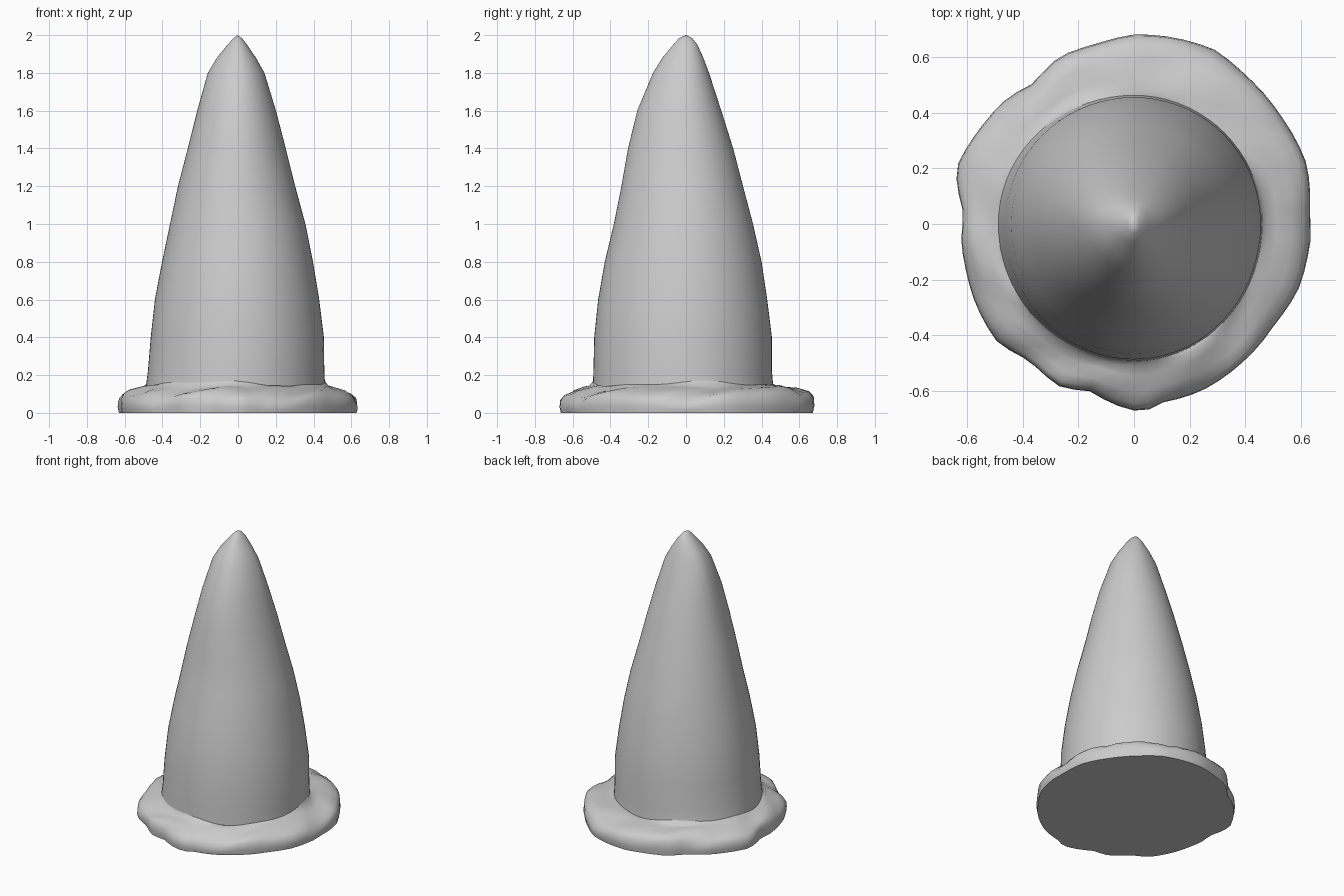
import bpy, bmesh, random
from math import sin, cos, pi, atan2, hypot, tau

if "Cube" in bpy.data.objects:
    bpy.data.objects.remove(bpy.data.objects["Cube"])

random.seed(4)
N = 72

# cone profile: z, then reach to left (-x), right (+x), front (-y), back (+y)
CONE = [(0.155, .487, .460, .492, .462), (0.22, .477, .457, .490, .455),
        (0.4, .462, .455, .486, .455), (0.6, .440, .430, .465, .430),
        (0.8, .402, .397, .430, .400), (1.0, .360, .357, .382, .355),
        (1.2, .318, .303, .342, .302), (1.4, .266, .253, .307, .250),
        (1.6, .216, .201, .258, .187), (1.8, .160, .140, .175, .122),
        (1.88, .112, .095, .125, .092), (1.95, .055, .048, .067, .060),
        (1.985, .022, .020, .035, .032)]

# ragged outline of the brim seen from above
OUTLINE = [(.635, -.05), (.63, .03), (.62, .215), (.54, .37), (.49, .44), (.40, .535),
           (.29, .625), (.185, .66), (0, .68), (-.14, .645), (-.27, .60),
           (-.36, .505), (-.45, .455), (-.555, .34), (-.637, .205), (-.637, .155),
           (-.61, .035), (-.62, -.055), (-.60, -.18), (-.575, -.27), (-.49, -.425),
           (-.375, -.49), (-.265, -.585), (-.16, -.60), (-.015, -.668), (.04, -.672),
           (.105, -.64), (.24, -.60), (.38, -.505), (.505, -.36), (.59, -.235), (.625, -.11)]
POLAR = sorted((atan2(y, x) % tau, hypot(x, y)) for x, y in OUTLINE)
POLAR = [(POLAR[-1][0] - tau, POLAR[-1][1])] + POLAR + [(POLAR[0][0] + tau, POLAR[0][1])]


def outline_radius(a):
    for (a0, r0), (a1, r1) in zip(POLAR, POLAR[1:]):
        if a0 <= a <= a1:
            return r0 + (r1 - r0) * (a - a0) / (a1 - a0)


def cone_ring(row):
    z, left, right, front, back = row
    ring = []
    for i in range(N):
        c, s = cos(tau * i / N), sin(tau * i / N)
        ring.append((c * (right if c > 0 else left), s * (back if s > 0 else front), z))
    return ring


def loft(name, rings, tip=None, cap_bottom=False, angle=45):
    bm = bmesh.new()
    rows = [[bm.verts.new(p) for p in ring] for ring in rings]
    for lo, hi in zip(rows, rows[1:]):
        for i in range(N):
            j = (i + 1) % N
            bm.faces.new((lo[i], lo[j], hi[j], hi[i]))
    if tip:
        t = bm.verts.new(tip)
        for i in range(N):
            bm.faces.new((rows[-1][i], rows[-1][(i + 1) % N], t))
    if cap_bottom:
        bm.faces.new(rows[0][::-1])
    me = bpy.data.meshes.new(name)
    bm.to_mesh(me)
    bm.free()
    ob = bpy.data.objects.new(name, me)
    bpy.context.collection.objects.link(ob)
    bpy.context.view_layer.objects.active = ob
    ob.select_set(True)
    bpy.ops.object.shade_smooth_by_angle(angle=angle * pi / 180)
    ob.select_set(False)
    return ob


# tall pointed cone, with the shared joint line at its foot
joint = [(x, y, z + .012 * sin(3 * tau * i / N + 1) + .006 * sin(7 * tau * i / N))
         for i, (x, y, z) in enumerate(cone_ring(CONE[0]))]
loft("cone", [joint] + [cone_ring(r) for r in CONE[1:]], tip=(-.003, 0, 2))

# lumpy brim: (blend from joint to outline, height, roughness)
SECTION = [(.96, 0, 0), (1, .03, .006), (.98, .065, .012), (.86, .092, .01),
           (.62, .113, .009), (.3, .13, .006), (.1, .143, .002)]
rings = []
for f, z, rough in SECTION:
    ring = []
    for i, (jx, jy, jz) in enumerate(joint):
        a = tau * i / N
        # follow the joint direction so rows stay aligned
        d = atan2(jy, jx) % tau
        r = hypot(jx, jy) * (1 - f) + outline_radius(d) * f
        lump = rough * (sin(5 * a + 2 + 3 * f) + .6 * sin(11 * a + 5 * f) + random.uniform(-.4, .4))
        rise = 1 + .28 * max(0, sin(a)) * f          # thicker edge at the back
        ring.append((r * cos(d), r * sin(d), z * rise + lump))
    rings.append(ring)
loft("brim", rings + [joint], cap_bottom=True, angle=50)
